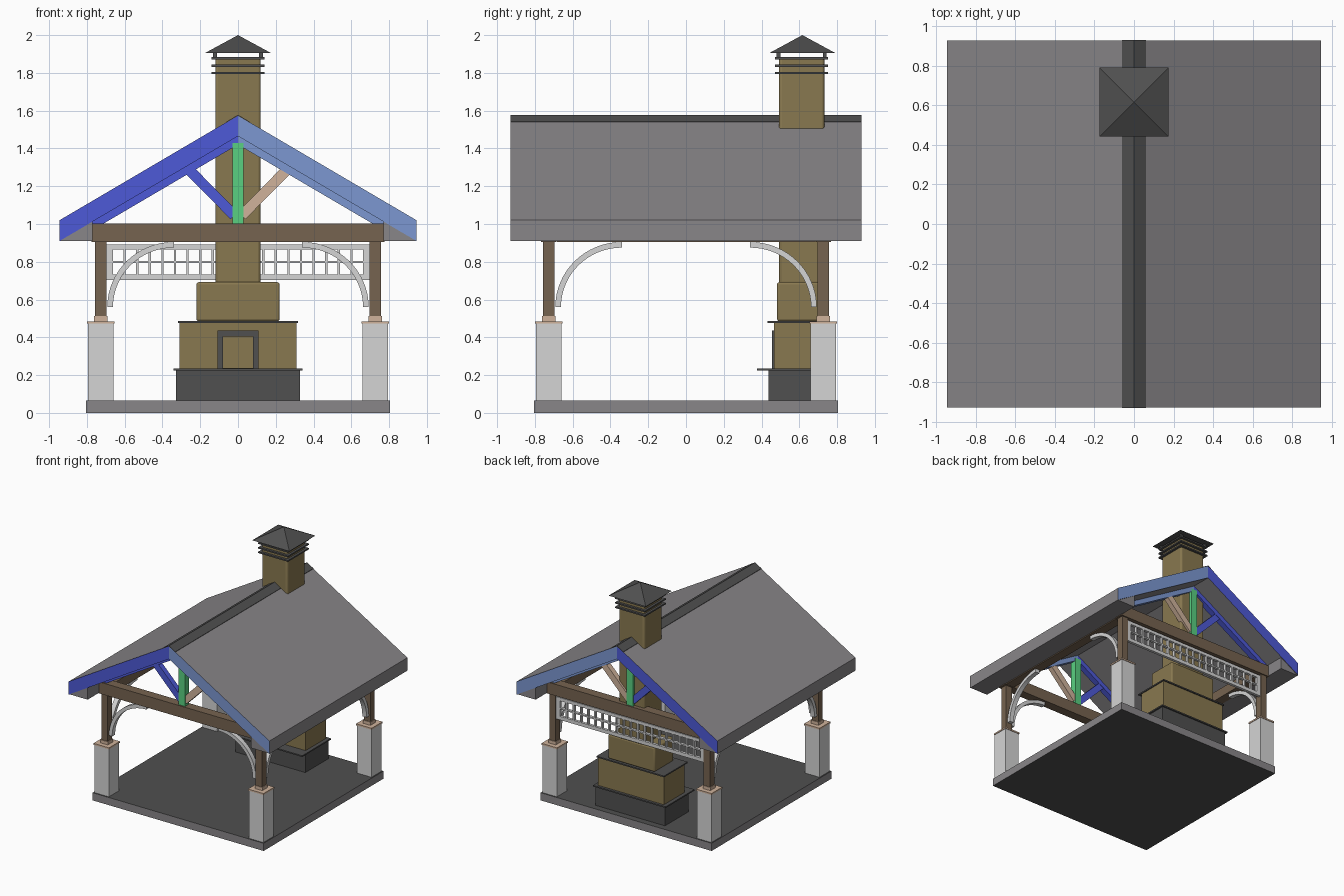
import bpy, bmesh
from math import sin, cos, pi
from mathutils import Vector

if "Cube" in bpy.data.objects:
    bpy.data.objects.remove(bpy.data.objects["Cube"])


def material(name, r, g, b):
    m = bpy.data.materials.new(name)
    m.use_nodes = True
    m.diffuse_color = (r, g, b, 1)
    m.node_tree.nodes["Principled BSDF"].inputs["Base Color"].default_value = (r, g, b, 1)
    return m


GRAY = material("roof gray", .25, .24, .25)
DARK = material("charcoal", .08, .08, .08)
STONE = material("khaki stone", .25, .19, .08)
WOOD = material("brown wood", .18, .125, .08)
WHITE = material("off white", .66, .66, .66)
BLUE = material("deep blue", .075, .1, .68)
SKY = material("light blue", .2, .31, .64)
GREEN = material("green", .1, .63, .22)
TAN = material("tan", .63, .45, .33)


def prism(name, profile, y0, y1, *mats):
    """Extrude an (x, z) outline from y0 to y1."""
    bm = bmesh.new()
    face = bm.faces.new([bm.verts.new((x, y0, z)) for x, z in profile])
    out = bmesh.ops.extrude_face_region(bm, geom=[face])
    bmesh.ops.translate(bm, vec=(0, y1 - y0, 0),
                        verts=[g for g in out["geom"] if isinstance(g, bmesh.types.BMVert)])
    bmesh.ops.recalc_face_normals(bm, faces=bm.faces)
    mesh = bpy.data.meshes.new(name)
    bm.to_mesh(mesh)
    bm.free()
    for m in mats:
        mesh.materials.append(m)
    obj = bpy.data.objects.new(name, mesh)
    bpy.context.collection.objects.link(obj)
    return obj


def box(name, x, y, z, *mats, bevel=0):
    """Block given by its (min, max) along each axis."""
    obj = prism(name, [(x[0], z[0]), (x[1], z[0]), (x[1], z[1]), (x[0], z[1])], y[0], y[1], *mats)
    if bevel:
        mod = obj.modifiers.new("rounded edges", "BEVEL")
        mod.width, mod.segments = bevel, 3
        smooth(obj)
    return obj


def post(name, cx, cy, half, z0, z1, *mats, bevel=0):
    return box(name, (cx - half, cx + half), (cy - half, cy + half), (z0, z1), *mats, bevel=bevel)


def smooth(obj):
    bpy.ops.object.select_all(action="DESELECT")
    obj.select_set(True)
    bpy.context.view_layer.objects.active = obj
    bpy.ops.object.shade_smooth_by_angle(angle=pi / 6)


def strut(name, a, b, width, y, depth, mat):
    """Straight member between two (x, z) points."""
    a, b = Vector(a), Vector(b)
    n = (b - a).normalized().orthogonal() * width / 2
    return prism(name, [a + n, b + n, b - n, a - n], y - depth / 2, y + depth / 2, mat)


P = .727                                   # post line
APEX, EAVE, SLOPE = 1.575, .945, .587


def roof_z(x, drop=0):
    return APEX - SLOPE * x - drop


# Floor slab with pale edges
slab = box("floor_slab", (-.805, .805), (-.805, .805), (0, .065), GRAY, DARK)
for f in slab.data.polygons:
    f.material_index = int(abs(f.normal.z) > .5)

# Piers, caps and posts
for sx in (-1, 1):
    for sy in (-1, 1):
        x, y = sx * P, sy * P
        post("pier", x, y, .068, .065, .472, WHITE)
        post("pier_cap", x, y, .073, .472, .485, TAN)
        post("post_base", x, y, .035, .485, .512, TAN)
        post("post", x, y, .03, .512, .91, WOOD)

# Perimeter beams
for s in (-1, 1):
    box("cross_beam", (-.775, .775), (s * P - .04, s * P + .04), (.905, 1.003), WOOD)
    box("side_beam", (s * P - .04, s * P + .04), (-.685, .685), (.905, .985), WOOD)

# Curved braces on the front and both sides
ARC = [pi / 2 * i / 16 for i in range(17)]
for turn in (0, 1, -1):
    for s in (-1, 1):
        ring = [(s * (.34 + .352 * cos(t)), .56 + .345 * sin(t)) for t in ARC]
        ring += [(s * (.34 + .322 * cos(t)), .56 + .315 * sin(t)) for t in reversed(ARC)]
        arch = prism("arched_brace", ring, -P - .02, -P + .02, WHITE)
        arch.rotation_euler.z = turn * pi / 2
        smooth(arch)

# Lattice panel across the back
LY = (.728, .752)
box("lattice_top_rail", (-.697, .697), LY, (.865, .892), WHITE)
box("lattice_bottom_rail", (-.697, .697), LY, (.703, .733), WHITE)
box("lattice_middle_bar", (-.697, .697), LY, (.793, .805), WHITE)
for i in range(-10, 11):
    x = i * .0667
    box("lattice_bar", (x - .006, x + .006), LY, (.73, .87), WHITE)
for s in (-1, 1):
    box("lattice_stile", (s * .682 - .015, s * .682 + .015), LY, (.703, .892), WHITE)

# Roof halves with coloured gable ends, boxed eaves and ridge strips
for s, colour in ((-1, BLUE), (1, SKY)):
    half = prism("roof_half", [(0, APEX), (s * EAVE, 1.02), (s * EAVE, .91), (0, roof_z(0, .11))],
                 -.928, .928, GRAY, colour)
    for f in half.data.polygons:
        f.material_index = int(abs(f.normal.y) > .9)
    prism("boxed_eave", [(s * .944, .911), (s * .77, .911), (s * .77, roof_z(.77, .1)),
                         (s * .944, .94)], -.922, .922, GRAY)
    prism("ridge_strip", [(0, APEX + .003), (s * .06, roof_z(.06, -.003)),
                          (s * .06, roof_z(.06, .003)), (0, APEX - .003)], -.929, .929, DARK)

# Gable trusses
for y in (-P, P):
    box("king_post", (-.03, .03), (y - .028, y + .028), (1.0, 1.43), GREEN)
    for s, rafter, brace in ((-1, BLUE, BLUE), (1, SKY, TAN)):
        prism("truss_rafter", [(0, roof_z(0, .1)), (s * .77, roof_z(.77, .1)),
                               (s * .77, roof_z(.77, .155)), (0, roof_z(0, .155))],
              y - .025, y + .025, rafter)
        strut("truss_brace", (s * .02, 1.045), (s * .262, 1.29), .055, y, .045, brace)

# Fireplace from hearth to shoulder
box("hearth_base", (-.328, .328), (.437, .75), (.065, .225), DARK)
box("hearth_slab", (-.342, .342), (.375, .762), (.225, .236), DARK)
body = box("firebox_body", (-.31, .31), (.466, .74), (.236, .475), STONE)
cutter = box("firebox_cutter", (-.08, .08), (.4, .58), (.237, .405), STONE)
cutter.hide_render = True
cutter.hide_set(True)
cut = body.modifiers.new("opening", "BOOLEAN")
cut.object, cut.solver = cutter, "EXACT"
for s in (-1, 1):
    box("surround_jamb", (s * .094 - .014, s * .094 + .014), (.455, .475), (.236, .405), DARK)
box("surround_lintel", (-.108, .108), (.455, .475), (.405, .436), DARK)
box("mantel_slab", (-.318, .318), (.432, .75), (.475, .486), DARK)
box("stone_shoulder", (-.22, .22), (.482, .735), (.486, .692), STONE, bevel=.012)

# Chimney with vent rings and pyramid cap
CY = .612
post("chimney", 0, CY, .12, .68, 1.885, STONE, bevel=.015)
for z in (1.8, 1.838, 1.878):
    post("vent_ring", 0, CY, .14, z - .006, z + .006, DARK)
for sx in (-1, 1):
    for sy in (-1, 1):
        post("cap_support", sx * .122, CY + sy * .122, .01, 1.88, 1.908, DARK)
bpy.ops.mesh.primitive_cone_add(vertices=4, radius1=.175 * 2 ** .5, radius2=0, depth=.095,
                                location=(0, CY + .004, 1.9525), rotation=(0, 0, pi / 4))
cap = bpy.context.object
cap.name = "chimney_cap"
cap.data.materials.append(DARK)
